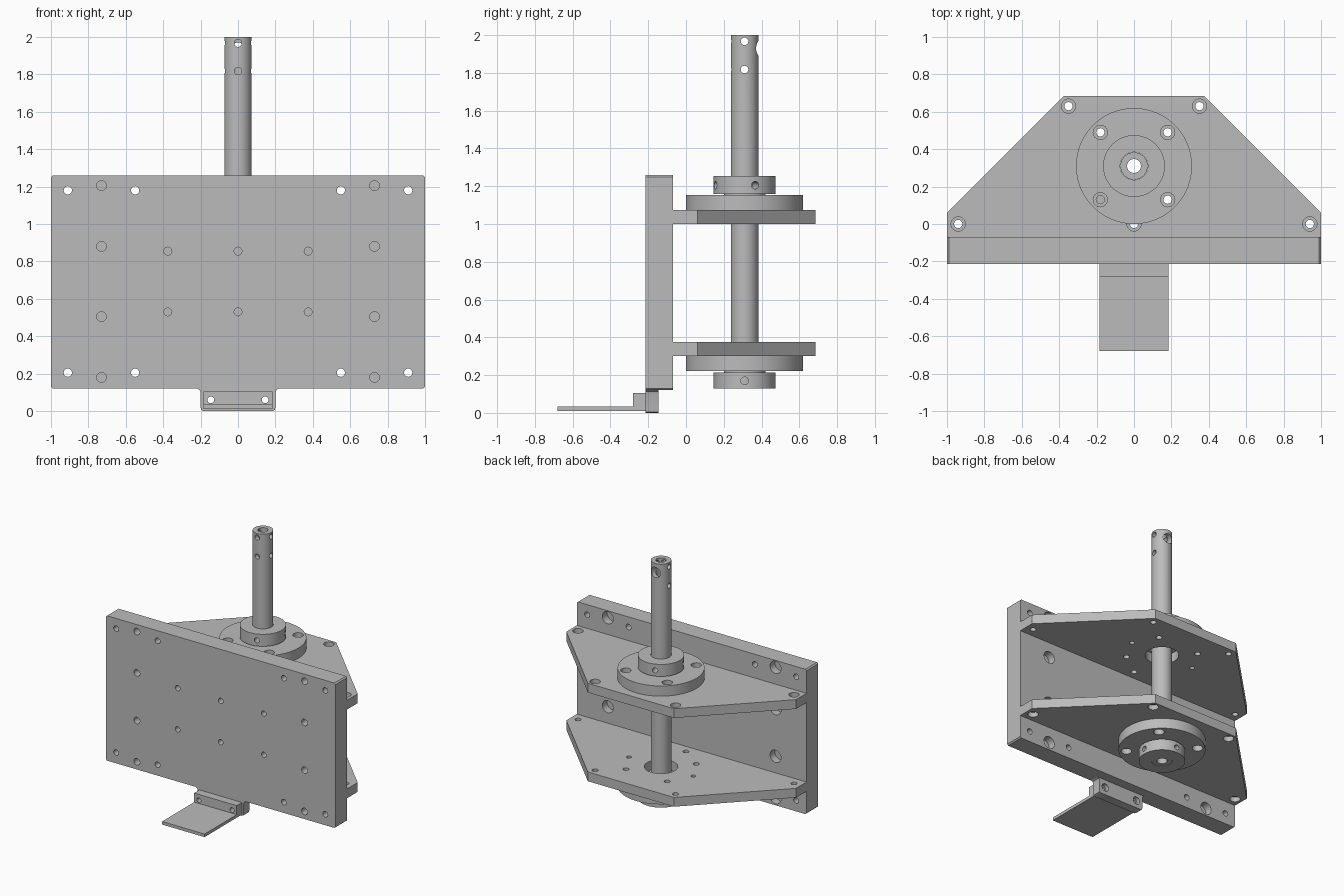
import bpy, bmesh
from math import cos, sin, pi, radians
from mathutils import Vector

cube = bpy.data.objects.get("Cube")
if cube:
    bpy.data.objects.remove(cube, do_unlink=True)

GREY = (0.5, 0.5, 0.5, 1)
metal = bpy.data.materials.new("machined grey")
metal.use_nodes = True
metal.diffuse_color = GREY
metal.node_tree.nodes["Principled BSDF"].inputs["Base Color"].default_value = GREY

AXIS_Y = 0.31          # shaft position
X, Y, Z = Vector((1, 0, 0)), Vector((0, 1, 0)), Vector((0, 0, 1))


def make(name, bm):
    bmesh.ops.recalc_face_normals(bm, faces=bm.faces)
    mesh = bpy.data.meshes.new(name)
    bm.to_mesh(mesh)
    bm.free()
    mesh.materials.append(metal)
    obj = bpy.data.objects.new(name, mesh)
    bpy.context.collection.objects.link(obj)
    return obj


def extrude(name, outline, axis, lo, hi):
    """Extrude an xy outline along z, or an xz outline along y."""
    bm = bmesh.new()
    verts = [bm.verts.new((a, b, lo) if axis == Z else (a, lo, b)) for a, b in outline]
    face = bm.faces.new(verts)
    new = bmesh.ops.extrude_face_region(bm, geom=[face])["geom"]
    bmesh.ops.translate(bm, vec=axis * (hi - lo),
                        verts=[v for v in new if isinstance(v, bmesh.types.BMVert)])
    return make(name, bm)


def rect(x, lo, hi):
    return [(-x, lo), (x, lo), (x, hi), (-x, hi)]


def lathe(name, profile, steps=64):
    """Spin a closed (radius, z) profile around the shaft axis."""
    bm = bmesh.new()
    rings = [[bm.verts.new((r * cos(2 * pi * i / steps), AXIS_Y + r * sin(2 * pi * i / steps), z))
              for r, z in profile] for i in range(steps)]
    n = len(profile)
    for i in range(steps):
        a, b = rings[i], rings[(i + 1) % steps]
        for j in range(n):
            k = (j + 1) % n
            bm.faces.new((a[j], b[j], b[k], a[k]))
    return make(name, bm)


def drill(obj, radius, holes):
    """Cut one cylinder per (start, end) pair."""
    bm = bmesh.new()
    for start, end in holes:
        d = Vector(end) - Vector(start)
        tube = bmesh.ops.create_cone(bm, cap_ends=True, segments=24, radius1=radius,
                                     radius2=radius, depth=d.length)["verts"]
        bmesh.ops.rotate(bm, verts=tube, matrix=Z.rotation_difference(d).to_matrix())
        bmesh.ops.translate(bm, verts=tube, vec=(Vector(start) + Vector(end)) / 2)
    cutter = make("hole_cutter", bm)
    cutter.hide_render = True
    mod = obj.modifiers.new("holes", "BOOLEAN")
    mod.operation, mod.solver, mod.object = "DIFFERENCE", "EXACT", cutter
    bpy.context.view_layer.objects.active = obj
    bpy.ops.object.modifier_apply(modifier=mod.name)
    bpy.data.objects.remove(cutter, do_unlink=True)


def along_y(points, lo, hi):
    return [((x, lo, z), (x, hi, z)) for x, z in points]


def along_z(points, lo, hi):
    return [((x, y, lo), (x, y, hi)) for x, y in points]


def radial(angles, z, inner, outer):
    out = []
    for a in angles:
        d = Vector((cos(radians(a)), sin(radians(a)), 0))
        c = Vector((0, AXIS_Y, z))
        out.append((c + d * inner, c + d * outer))
    return out


# Upright mounting plate
FRONT, BACK = -0.215, -0.07
c = 0.01
wall = extrude("mounting_plate", [(-1 + c, 0.12), (1 - c, 0.12), (1, 0.12 + c), (1, 1.26 - c),
                                  (1 - c, 1.26), (-1 + c, 1.26), (-1, 1.26 - c), (-1, 0.12 + c)],
               Y, FRONT, BACK)
drill(wall, 0.022, along_y([(s * x, z) for s in (-1, 1) for x in (0.55, 0.91)
                            for z in (0.205, 1.18)], -0.3, 0))
drill(wall, 0.021, along_y([(x, z) for x in (-0.375, 0, 0.375) for z in (0.53, 0.855)],
                           -0.3, FRONT + 0.08))
bolts = [(x, z) for x in (-0.73, 0.73) for z in (0.18, 0.505, 0.88, 1.205)]
drill(wall, 0.026, along_y(bolts, -0.3, FRONT + 0.06))
drill(wall, 0.048, along_y(bolts, BACK - 0.06, 0))

# Lower tab with flared root
half = [(0.185, 0), (0.197, 0.006), (0.2, 0.02), (0.2, 0.1), (0.206, 0.114), (0.22, 0.121)]
tab = extrude("lower_tab", half + [(-x, z) for x, z in reversed(half)], Y, FRONT, -0.145)
screws = [(-0.145, 0.06), (0.145, 0.06)]
drill(tab, 0.018, along_y(screws, -0.4, 0))
drill(tab, 0.03, along_y(screws, -0.175, 0))

# Foot bracket
block = extrude("foot_block", rect(0.185, 0.01, 0.105), Y, -0.28, FRONT)
drill(block, 0.018, along_y(screws, -0.4, 0))
extrude("foot_blade", rect(0.185, -0.68, -0.28), Z, 0.01, 0.034)

# Shelves and flanged bearings: the lower pair mirrors the upper one
outline = [(-1, BACK), (1, BACK), (1, 0.06), (0.375, 0.685), (-0.375, 0.685), (-1, 0.06)]
corner = [(-0.94, 0), (0, 0), (0.94, 0), (-0.35, 0.63), (0.35, 0.63)]
flange_bolts = [(x, AXIS_Y + y) for x in (-0.18, 0.18) for y in (-0.18, 0.18)]
for name, inner, s, turn in (("upper", 1.0, 1, 20), ("lower", 0.375, -1, 0)):
    def h(d):
        return inner + s * d
    shelf = extrude(name + "_shelf", outline, Z, min(h(0), h(0.073)), max(h(0), h(0.073)))
    drill(shelf, 0.022, along_z(corner + flange_bolts, h(-0.1), h(0.2)))
    drill(shelf, 0.018, along_z([(-0.28, AXIS_Y), (0.28, AXIS_Y)], h(-0.1), h(0.2)))
    drill(shelf, 0.038, along_z(corner, h(0.035), h(0.2)))
    drill(shelf, 0.12, along_z([(0, AXIS_Y)], h(-0.1), h(0.2)))

    bearing = lathe(name + "_bearing", [(r, h(d)) for r, d in (
        (0.074, 0.073), (0.31, 0.073), (0.31, 0.153), (0.11, 0.153), (0.11, 0.16),
        (0.165, 0.16), (0.165, 0.255 if s > 0 else 0.247), (0.074, 0.255 if s > 0 else 0.247))])
    drill(bearing, 0.022, along_z(flange_bolts, h(-0.1), h(0.3)))
    drill(bearing, 0.038, along_z(flange_bolts, h(0.11), h(0.3)))
    drill(bearing, 0.02, radial([turn + 90 * i for i in range(4)], h(0.205), 0.06, 0.2))

# Hollow shaft with cross holes near the top
shaft = lathe("shaft", [(0.037, 0.13), (0.073, 0.13), (0.073, 2), (0.037, 2)])
for z in (1.818, 1.967):
    drill(shaft, 0.02, radial([0, 180, 270], z, 0.022, 0.1))
drill(shaft, 0.04, radial([90], 1.93, 0.01, 0.1))

# Smooth round walls, crisp edges
bpy.ops.object.select_all(action="DESELECT")
for obj in bpy.context.collection.objects:
    if obj.type == "MESH" and obj.data.materials and obj.data.materials[0] == metal:
        obj.select_set(True)
        bpy.context.view_layer.objects.active = obj
bpy.ops.object.shade_smooth_by_angle(angle=radians(30))
